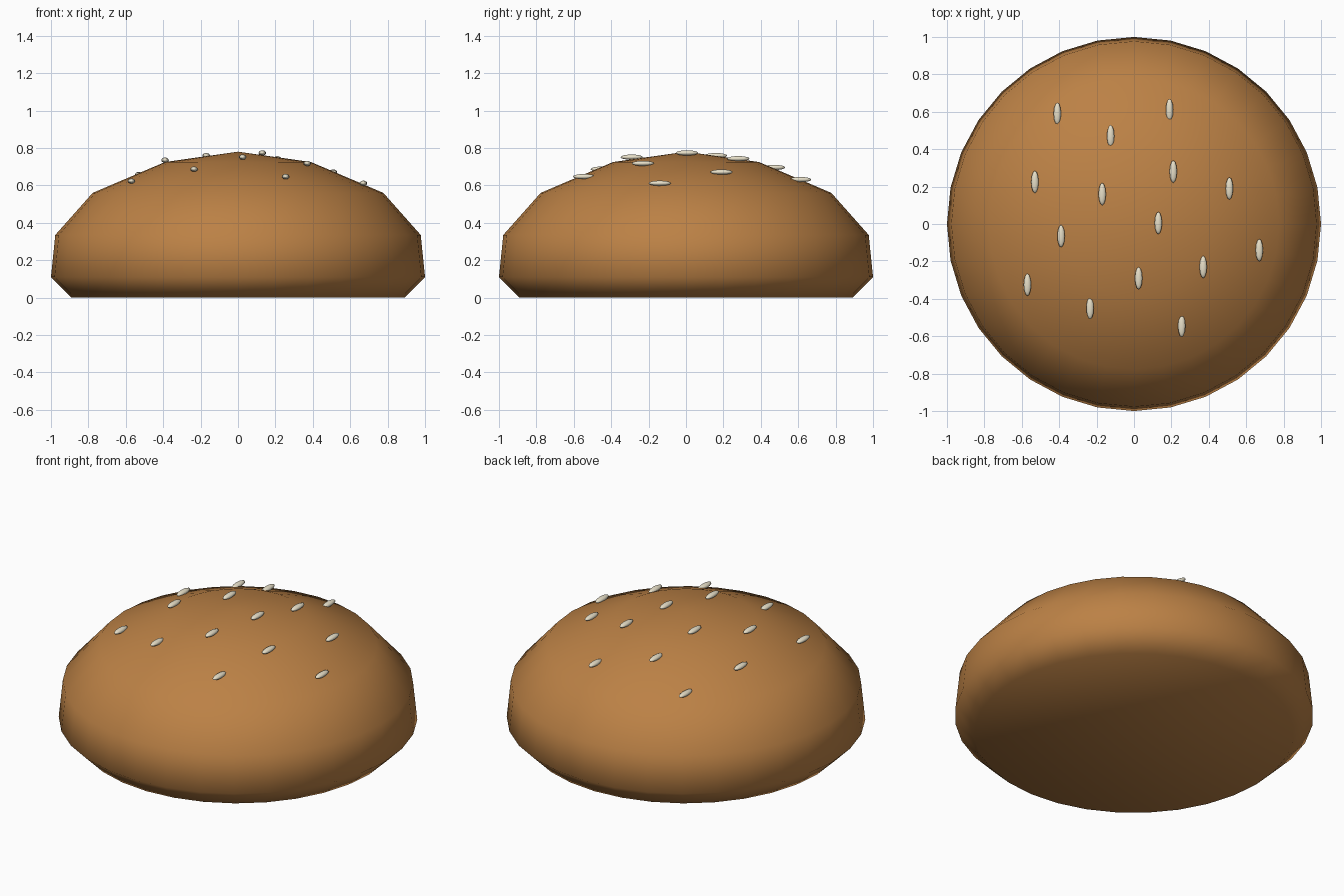
import bpy, bmesh, math

if "Cube" in bpy.data.objects:
    bpy.data.objects.remove(bpy.data.objects["Cube"])

SEGMENTS = 32
# bun outline: (radius, height), bottom rim up to the crown ring
PROFILE = [(0.89, 0.0), (1.0, 0.11), (0.977, 0.335), (0.777, 0.56), (0.39, 0.725)]
CROWN = (0.0, 0.78)


def material(name, color):
    mat = bpy.data.materials.new(name)
    mat.diffuse_color = color
    mat.use_nodes = True
    mat.node_tree.nodes["Principled BSDF"].inputs["Base Color"].default_value = mat.diffuse_color
    return mat


def add_object(name, bm, mat):
    bmesh.ops.recalc_face_normals(bm, faces=bm.faces)
    for f in bm.faces:
        f.smooth = True
    mesh = bpy.data.meshes.new(name)
    bm.to_mesh(mesh)
    bm.free()
    mesh.materials.append(mat)
    obj = bpy.data.objects.new(name, mesh)
    bpy.context.collection.objects.link(obj)
    return obj


def surface_height(r):
    pts = PROFILE[3:] + [CROWN]
    for (r0, z0), (r1, z1) in zip(pts, pts[1:]):
        if r >= r1:
            return z0 + (z1 - z0) * (r0 - r) / (r0 - r1)


# Bun: revolved dome with a flat base
bm = bmesh.new()
rings = []
for r, z in PROFILE:
    angles = [2 * math.pi * i / SEGMENTS for i in range(SEGMENTS)]
    rings.append([bm.verts.new((r * math.cos(a), r * math.sin(a), z)) for a in angles])
top = bm.verts.new((0, 0, CROWN[1]))
for i in range(SEGMENTS):
    j = (i + 1) % SEGMENTS
    for lo, hi in zip(rings, rings[1:]):
        bm.faces.new((lo[i], lo[j], hi[j], hi[i]))
    bm.faces.new((rings[-1][i], rings[-1][j], top))
bm.faces.new(rings[0][::-1])
add_object("bun_top", bm, material("crust", (0.5, 0.22, 0.06, 1)))

# Sesame seeds: small flattened ellipsoids resting on the dome
SEEDS = [(-0.41, 0.59), (0.19, 0.61), (-0.125, 0.47), (-0.53, 0.225), (0.21, 0.28),
         (-0.17, 0.16), (0.51, 0.19), (0.13, 0.005), (-0.39, -0.065), (0.67, -0.14),
         (-0.57, -0.325), (0.025, -0.29), (0.37, -0.23), (-0.235, -0.45), (0.255, -0.545)]
seed_mat = material("sesame", (0.8, 0.74, 0.58, 1))
for n, (x, y) in enumerate(SEEDS, 1):
    bm = bmesh.new()
    bmesh.ops.create_uvsphere(bm, u_segments=12, v_segments=8, radius=1)
    bmesh.ops.scale(bm, vec=(0.02, 0.06, 0.014), verts=bm.verts)
    seed = add_object(f"seed_{n}", bm, seed_mat)
    seed.location = (x, y, surface_height(math.hypot(x, y)) + 0.012)
